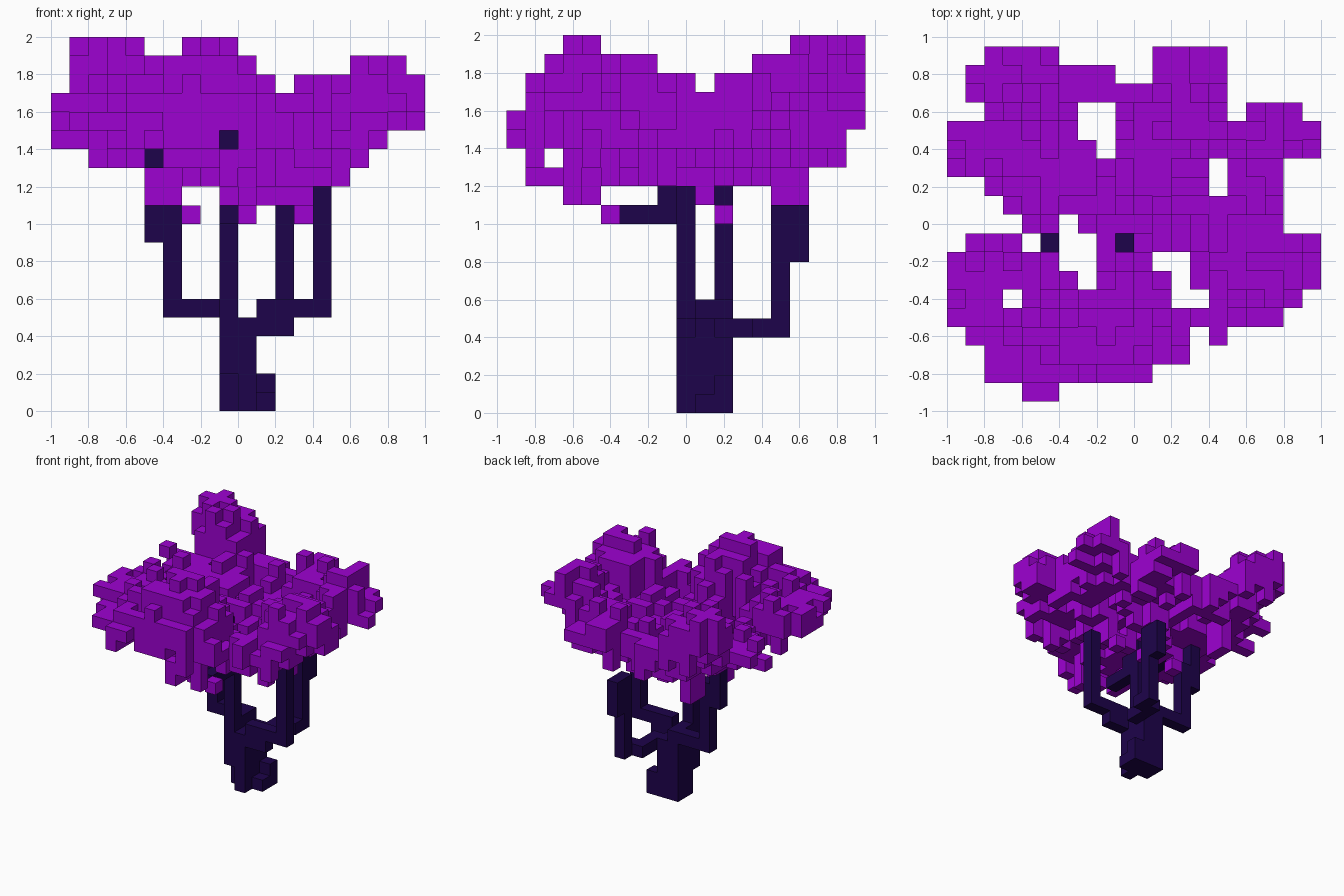
import bpy, bmesh, math, random
from mathutils import Vector

if "Cube" in bpy.data.objects:
    bpy.data.objects.remove(bpy.data.objects["Cube"])

random.seed(4)
U = 0.1                      # block size
NX, NY, NZ = 20, 19, 20      # grid of blocks


def material(name, rgb):
    m = bpy.data.materials.new(name)
    m.use_nodes = True
    col = (*rgb, 1.0)
    m.diffuse_color = col
    bsdf = m.node_tree.nodes["Principled BSDF"]
    bsdf.inputs["Base Color"].default_value = col
    bsdf.inputs["Roughness"].default_value = 0.9
    return m


bark = material("dark bark", (0.0125, 0.001, 0.07))
leaf = material("purple leaves", (0.34, 0.0005, 0.64))


def box(x0, x1, y0, y1, z0, z1):
    return {(x, y, z) for x in range(x0, x1) for y in range(y0, y1) for z in range(z0, z1)}


def corner(c):
    return Vector((c[0] * U - NX * U / 2, c[1] * U - NY * U / 2, c[2] * U))


def build(name, cells, solid, mat):
    """Mesh of the block faces that are not covered by another block."""
    bm = bmesh.new()
    verts = {}

    def vert(p):
        if p not in verts:
            verts[p] = bm.verts.new(corner(p))
        return verts[p]

    for c in sorted(cells):
        for axis in range(3):
            for side in (0, 1):
                n = list(c)
                n[axis] += 1 if side else -1
                if tuple(n) in solid:
                    continue
                a, b = (axis + 1) % 3, (axis + 2) % 3
                loop = []
                for da, db in ((0, 0), (1, 0), (1, 1), (0, 1)):
                    p = list(c)
                    p[axis] += side
                    p[a] += da
                    p[b] += db
                    loop.append(vert(tuple(p)))
                bm.faces.new(loop if side else loop[::-1])
    me = bpy.data.meshes.new(name)
    bm.to_mesh(me)
    bm.free()
    me.materials.append(mat)
    ob = bpy.data.objects.new(name, me)
    bpy.context.collection.objects.link(ob)
    return ob


# Trunk and branches, as runs of blocks
wood = {
    "trunk": box(9, 11, 10, 12, 0, 5) | box(10, 11, 9, 10, 0, 5)
             | box(9, 10, 9, 10, 2, 6) | box(9, 10, 10, 12, 5, 6),
    "trunk_foot": box(11, 12, 10, 12, 0, 1) | box(11, 12, 11, 12, 1, 2),
    "middle_branch": box(9, 10, 9, 10, 6, 15) | box(9, 10, 6, 9, 10, 11)
                     | box(9, 10, 8, 9, 11, 12) | box(9, 10, 5, 9, 14, 15),
    "right_branch": box(6, 9, 11, 12, 5, 6) | box(6, 7, 11, 12, 6, 11)
                    | box(5, 6, 11, 12, 9, 14) | box(5, 6, 5, 11, 13, 14),
    "left_branch": box(11, 13, 9, 10, 4, 5) | box(11, 15, 9, 10, 5, 6) | box(14, 15, 9, 10, 6, 12),
    "back_branch": box(11, 12, 11, 13, 4, 5) | box(11, 13, 13, 14, 4, 5)
                   | box(12, 13, 14, 15, 4, 11) | box(12, 13, 15, 16, 8, 11),
}
wood_cells = set().union(*wood.values())

# Outline of the canopy as spans: plan (by y, back to front), then by height, top down
PLAN = [[(2, 6), (11, 15)], [(1, 9), (11, 15)], [(1, 15)], [(2, 7), (9, 15), (16, 19)],
        [(0, 7), (9, 20)], [(0, 8), (9, 20)], [(0, 14), (15, 18)], [(2, 14), (15, 18)],
        [(3, 18)], [(4, 6), (7, 18)], [(1, 4), (8, 20)], [(0, 6), (8, 11), (13, 20)],
        [(0, 7), (8, 12), (13, 20)], [(0, 3), (4, 12), (14, 19)], [(0, 18)],
        [(1, 13), (14, 15)], [(2, 13)], [(2, 11)], [(4, 6)]]
WIDTH = [[(1, 5), (7, 10)], [(1, 11), (16, 19)], [(1, 12), (13, 20)], [(0, 20)], [(0, 20)],
         [(0, 18)], [(2, 17)], [(5, 16)], [(5, 7), (9, 14)], [(7, 8), (10, 11), (13, 14)]]
DEPTH = [[(3, 5), (15, 19)], [(2, 8), (13, 19)], [(1, 10), (11, 19)], [(1, 19)], [(0, 19)],
         [(0, 18)], [(1, 2), (3, 18)], [(1, 16)], [(3, 5), (10, 11), (14, 16)], [(5, 6), (11, 12)]]


def spans(rows, last):
    return {(i, last - k) for k, row in enumerate(rows) for a, b in row for i in range(a, b)}


plan, width, depth = spans(PLAN, NY - 1), spans(WIDTH, NZ - 1), spans(DEPTH, NZ - 1)

# Pockets in the leaves where two branch tips show
pockets = box(5, 6, 0, 5, 13, 14) | box(9, 10, 0, 5, 14, 15)
allowed = {(x, y, z) for x, y in plan for z in range(10, NZ)
           if (x, z) in width and (y, z) in depth} - wood_cells - pockets

# Leaf clumps: centre x, y, flat radius, top height, steepness
CLUMPS = [(-0.65, 0.78, 0.19, 2.0, 4.0), (-0.15, -0.55, 0.16, 2.0, 2.0), (0.75, -0.2, 0.17, 1.9, 2.0),
          (0.75, 0.45, 0.15, 1.8, 1.5), (-0.75, -0.3, 0.25, 1.7, 1.2), (0.3, 0.8, 0.2, 1.7, 1.2),
          (-0.45, -0.75, 0.15, 1.7, 1.2), (-0.85, 0.4, 0.1, 1.6, 1.2)]
limits = {}
for x, y in sorted(plan):
    px, py = (x + 0.5) * U - 1.0, (y + 0.5) * U - 0.95
    top = 1.5 + 0.1 * math.hypot(px, py)
    for cx, cy, r, h, steep in CLUMPS:
        top = max(top, h - steep * max(0.0, math.hypot(px - cx, py - cy) - r))
    top += random.choice((-0.1, 0.0, 0.0, 0.1))
    low = 1.2 + 0.36 * px * px + 0.2 * py * py + random.choice((0.0, 0.0, 0.1))
    hi = round(top / U)
    limits[x, y] = (min(round(low / U), hi - 1), hi)

# Bowl-shaped canopy between the two height limits
canopy = {c for c in allowed if limits[c[:2]][0] <= c[2] < limits[c[:2]][1]}


def gap(c):
    lo, hi = limits[c[:2]]
    return max(lo - c[2], c[2] - hi + 1, 0)


def touching(c):
    steps = ((1, 0, 0), (-1, 0, 0), (0, 1, 0), (0, -1, 0), (0, 0, 1), (0, 0, -1))
    return sum(tuple(a + d for a, d in zip(c, s)) in canopy for s in steps)


# Leaf blocks that complete the outline on each axis, attached where they touch most
for outline, i, j in ((width, 0, 2), (depth, 1, 2), (plan, 0, 1)):
    for cell in sorted(outline, key=lambda p: (abs(p[1] - 14), p)):
        if not any((c[i], c[j]) == cell for c in canopy):
            options = [c for c in allowed if (c[i], c[j]) == cell]
            if options:
                canopy.add(min(options, key=lambda c: (gap(c) - touching(c), c)))

solid = wood_cells | canopy
for part, cells in wood.items():
    build(part, cells, solid, bark)
build("canopy", canopy, solid, leaf)
